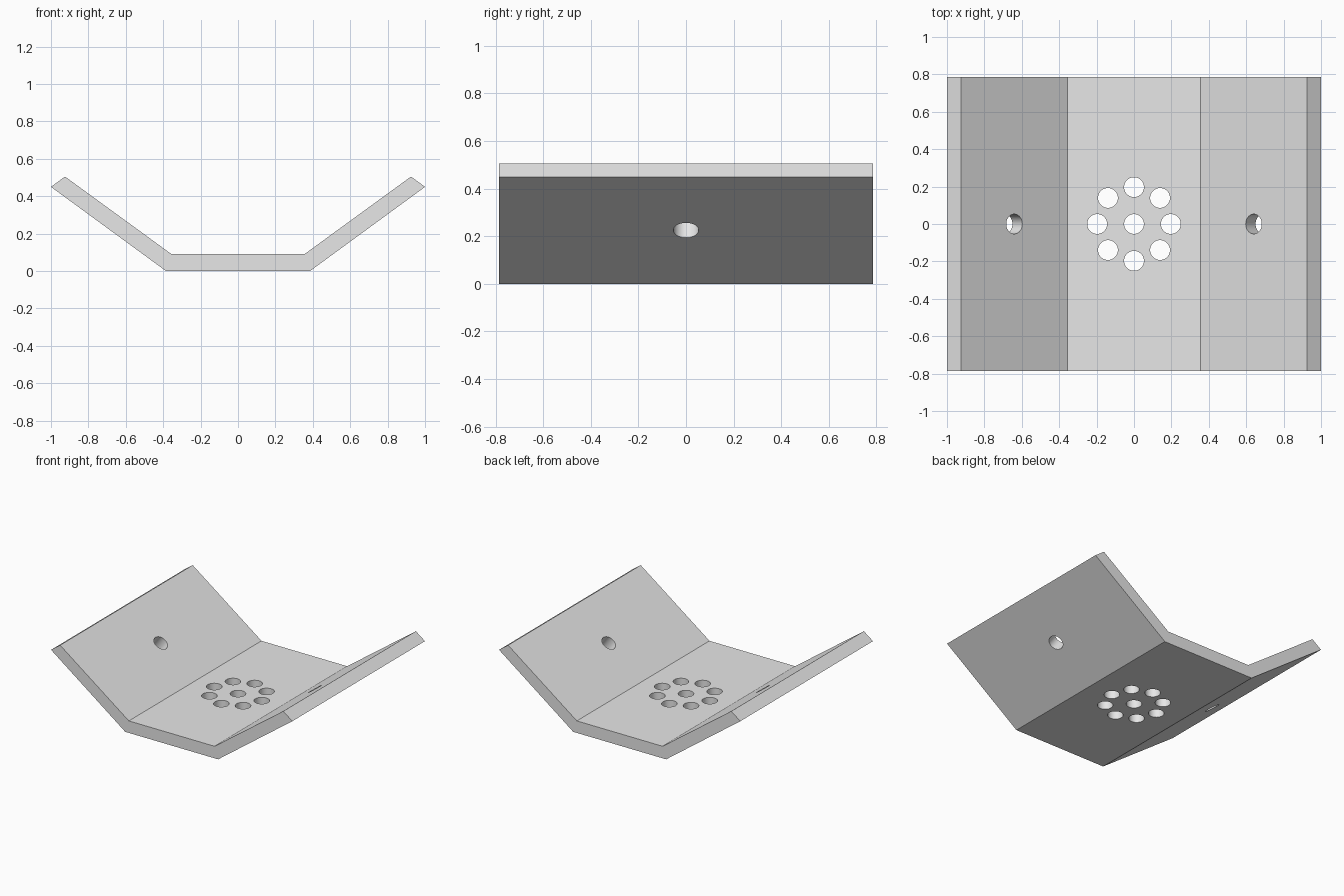
import bpy, bmesh
from math import radians, sin, cos, pi
from mathutils import Matrix

cube = bpy.data.objects.get("Cube")
if cube:
    bpy.data.objects.remove(cube, do_unlink=True)

HALF_DEPTH = 0.785
WING_ANGLE = radians(36)
HOLE_RADIUS = 0.053

grey = bpy.data.materials.new("light_grey")
grey.use_nodes = True
grey.diffuse_color = (0.8, 0.8, 0.8, 1)
grey.node_tree.nodes["Principled BSDF"].inputs["Base Color"].default_value = (0.8, 0.8, 0.8, 1)


def make_object(name, bm):
    bmesh.ops.recalc_face_normals(bm, faces=bm.faces)
    mesh = bpy.data.meshes.new(name)
    bm.to_mesh(mesh)
    bm.free()
    mesh.materials.append(grey)
    obj = bpy.data.objects.new(name, mesh)
    bpy.context.collection.objects.link(obj)
    return obj


# Bent plate: mirrored cross-section extruded front to back
right_half = [(0.385, 0), (1, 0.45), (0.925, 0.505), (0.355, 0.09)]
outline = right_half + [(-x, z) for x, z in reversed(right_half)]
bm = bmesh.new()
face = bm.faces.new([bm.verts.new((x, -HALF_DEPTH, z)) for x, z in outline])
extruded = bmesh.ops.extrude_face_region(bm, geom=[face])["geom"]
bmesh.ops.translate(bm, vec=(0, 2 * HALF_DEPTH, 0),
                    verts=[v for v in extruded if isinstance(v, bmesh.types.BMVert)])
plate = make_object("bent_plate", bm)

# Hole cutters: one centre hole, a ring of eight, and one through each wing
holes = [Matrix.Translation((0, 0, 0.045))]
for i in range(8):
    a = i * pi / 4
    holes.append(Matrix.Translation((0.197 * cos(a), 0.197 * sin(a), 0.045)))
for side in (-1, 1):
    holes.append(Matrix.Translation((side * 0.666, 0, 0.262))
                 @ Matrix.Rotation(-side * WING_ANGLE, 4, 'Y'))
bm = bmesh.new()
for matrix in holes:
    bmesh.ops.create_cone(bm, cap_ends=True, segments=48, radius1=HOLE_RADIUS,
                          radius2=HOLE_RADIUS, depth=0.2, matrix=matrix)
cutter = make_object("hole_cutter", bm)
cutter.hide_render = True

# Cut the holes and shade their walls smooth
cut = plate.modifiers.new("holes", 'BOOLEAN')
cut.operation = 'DIFFERENCE'
cut.solver = 'EXACT'
cut.object = cutter
bpy.ops.object.select_all(action='DESELECT')
plate.select_set(True)
bpy.context.view_layer.objects.active = plate
bpy.ops.object.modifier_apply(modifier=cut.name)
bpy.data.objects.remove(cutter, do_unlink=True)
bpy.ops.object.shade_smooth_by_angle(angle=radians(30))
